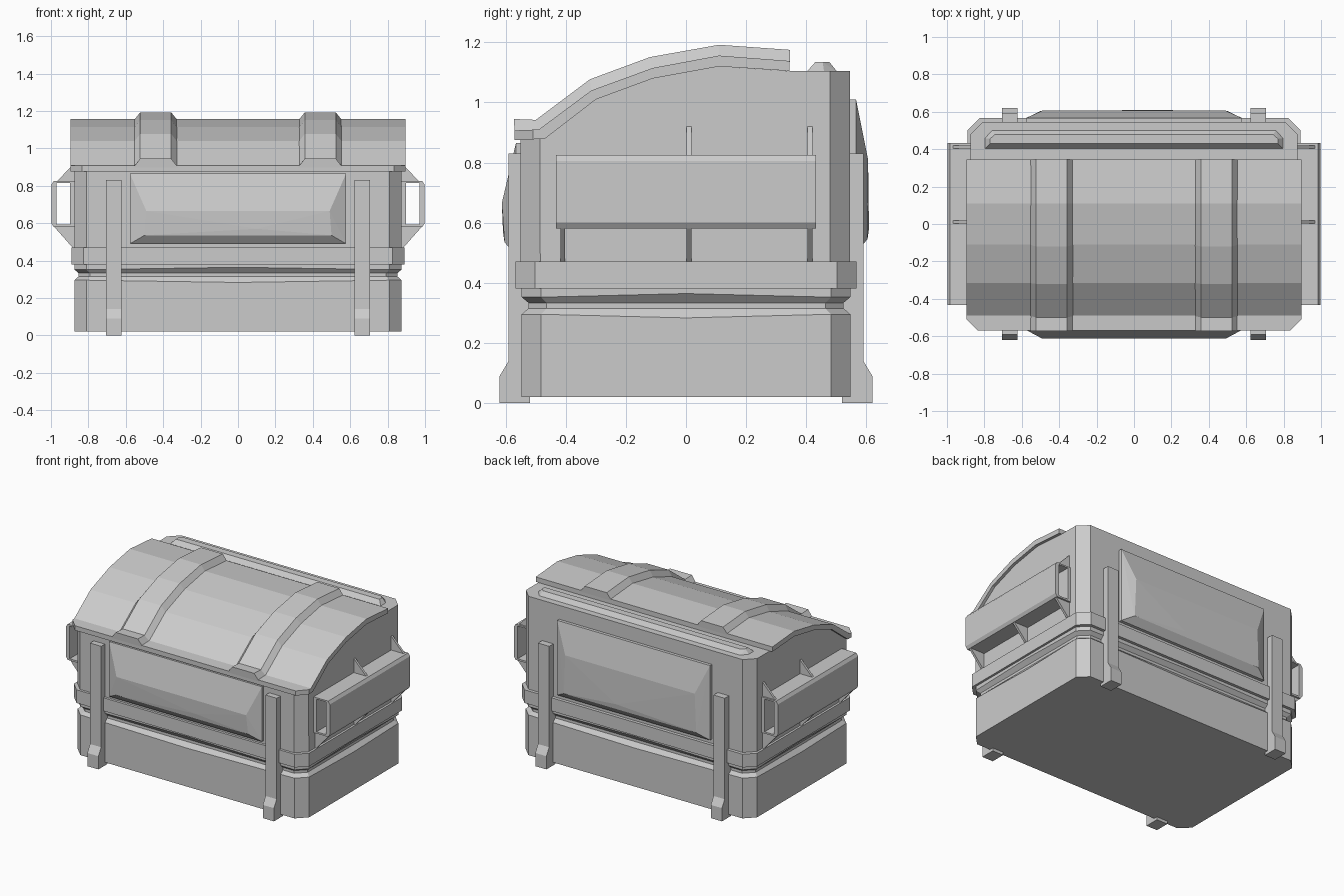
import bpy, bmesh, math

if "Cube" in bpy.data.objects:
    bpy.data.objects.remove(bpy.data.objects["Cube"])


def finish(name, bm):
    bmesh.ops.recalc_face_normals(bm, faces=bm.faces[:])
    me = bpy.data.meshes.new(name)
    bm.to_mesh(me)
    bm.free()
    ob = bpy.data.objects.new(name, me)
    bpy.context.collection.objects.link(ob)
    return ob


def loft(name, rings):
    """Closed rings of points joined in order, capped at both ends."""
    bm = bmesh.new()
    vs = [[bm.verts.new(p) for p in r] for r in rings]
    n = len(vs[0])
    for a, b in zip(vs, vs[1:]):
        for i in range(n):
            j = (i + 1) % n
            bm.faces.new((a[i], a[j], b[j], b[i]))
    bm.faces.new(vs[0])
    bm.faces.new(vs[-1])
    return finish(name, bm)


def hull(name, pts):
    bm = bmesh.new()
    for p in pts:
        bm.verts.new(p)
    res = bmesh.ops.convex_hull(bm, input=bm.verts[:])
    junk = [v for v in set(res["geom_interior"] + res["geom_unused"])
            if isinstance(v, bmesh.types.BMVert)]
    bmesh.ops.delete(bm, geom=junk, context='VERTS')
    bmesh.ops.dissolve_limit(bm, angle_limit=0.01, verts=bm.verts[:], edges=bm.edges[:])
    return finish(name, bm)


def extrude_x(name, prof, x0, x1, bevel=0, ends=()):
    """Extrude a (y, z) profile along x; chamfer upright edges at the given y ends."""
    bm = bmesh.new()
    a = [bm.verts.new((x0, y, z)) for y, z in prof]
    b = [bm.verts.new((x1, y, z)) for y, z in prof]
    n = len(prof)
    for i in range(n):
        j = (i + 1) % n
        bm.faces.new((a[i], a[j], b[j], b[i]))
    bm.faces.new(a)
    bm.faces.new(b)
    if bevel:
        es = [e for e in bm.edges
              if any(all(abs(v.co.y - y) < 1e-4 for v in e.verts) for y in ends)
              and abs(e.verts[0].co.x - e.verts[1].co.x) < 1e-4]
        bmesh.ops.bevel(bm, geom=es, offset=bevel, segments=1, affect='EDGES')
    return finish(name, bm)


def ring(hx, hy, c, z, wave=0):
    """Chamfered rectangle with side midpoints that may be lifted for a worn edge."""
    p = [(hx, -hy + c, z), (hx, 0, z + wave), (hx, hy - c, z), (hx - c, hy, z),
         (0, hy, z + wave), (-hx + c, hy, z)]
    return p + [(-x, -y, q) for x, y, q in p]


# lower bin with worn groove
loft("lower_body", [
    ring(.875, .547, .065, .02), ring(.875, .547, .065, .295, -.012),
    ring(.852, .524, .06, .315), ring(.852, .524, .06, .333),
    ring(.875, .547, .065, .352, .012), ring(.875, .547, .065, .385)])

# raised belt
loft("belt_band", [ring(.89, .567, .065, .38), ring(.89, .567, .065, .47)])

# upper bin with arched top
extrude_x("upper_body",
          [(-.55, .46), (.545, .46), (.545, 1.105), (.34, 1.105), (.11, 1.12),
           (-.11, 1.08), (-.3, 1.01), (-.486, .88), (-.55, .88)],
          -.875, .875, .065, (-.55, .545))

# curved lid
lid_top = [(-.57, .907), (-.49, .91), (-.315, 1.04), (-.11, 1.115), (.11, 1.156), (.345, 1.138)]
lid_under = [(.345, 1.105), (.11, 1.12), (-.11, 1.08), (-.3, 1.01), (-.47, .879), (-.57, .875)]
extrude_x("lid", lid_top + lid_under, -.895, .895, .06, (-.57,))

# two lid ribs
rib_top = [(-.573, .945), (-.5, .942), (-.32, 1.077), (-.12, 1.151), (.11, 1.192), (.347, 1.175)]
for side, cx in (("left", -.44), ("right", .44)):
    loft("lid_rib_" + side, [
        [(cx - .12, yb, zb - .01), (cx + .12, yb, zb - .01), (cx + .083, yt, zt), (cx - .083, yt, zt)]
        for (yb, zb), (yt, zt) in zip(lid_top, rib_top)])

# rear deck strip
base = [(-.8, .4), (.8, .4), (.8, .46), (.76, .505), (-.76, .505), (-.8, .46)]
top = [(-.77, .43), (.77, .43), (.77, .455), (.745, .478), (-.745, .478), (-.77, .455)]
hull("rear_deck_strip", [(x, y, 1.1) for x, y in base] + [(x, y, 1.134) for x, y in top])

# bulged panels on front and back
for name, s, z0, z1, ridge, yr in (("front_panel", -1, .49, .865, .665, .613),
                                   ("back_panel", 1, .5, 1.01, .81, .606)):
    pts = [(x, s * y, z) for x in (-.578, .578) for z in (z0, z1) for y in (.53, .566)]
    pts += [(x, s * yr, ridge) for x in (-.49, .49)]
    pts += [(x, s * .604, z0 + .045) for x in (-.5, .5)] + [(.1, s * .609, z0 + .08)]
    hull(name, pts)

# straps with feet
strap = [(.52, 0), (.62, 0), (.62, .09), (.59, .14), (.59, .83), (.52, .83)]
for side, s in (("front", -1), ("back", 1)):
    for lr, cx in (("left", -.664), ("right", .664)):
        extrude_x(f"strap_{side}_{lr}", [(s * y, z) for y, z in strap], cx - .042, cx + .042)

# side lifting pockets and gussets
outer = [(.87, .58), (.985, .58), (.998, .6), (.998, .805), (.985, .825), (.87, .825)]
inner = [(.898, .592), (.97, .592), (.97, .6), (.97, .805), (.97, .815), (.898, .815)]
for lr, s in (("left", -1), ("right", 1)):
    bm = bmesh.new()
    loops = [[bm.verts.new((s * x, y, z)) for x, z in prof]
             for y in (-.433, .433) for prof in (outer, inner)]
    for a, b in ((0, 1), (1, 3), (3, 2), (2, 0)):
        for i in range(6):
            j = (i + 1) % 6
            bm.faces.new((loops[a][i], loops[a][j], loops[b][j], loops[b][i]))
    finish("side_pocket_" + lr, bm)
    upper = [(.87, .925), (.97, .822), (.87, .822)]
    lower = [(.87, .465), (.885, .47), (.985, .583), (.87, .583)]
    spots = [(.01, upper), (.413, upper), (-.41, lower), (.01, lower), (.413, lower)]
    for i, (y, prof) in enumerate(spots):
        loft(f"gusset_{lr}_{i + 1}", [[(s * x, y + d, z) for x, z in prof] for d in (-.008, .008)])
